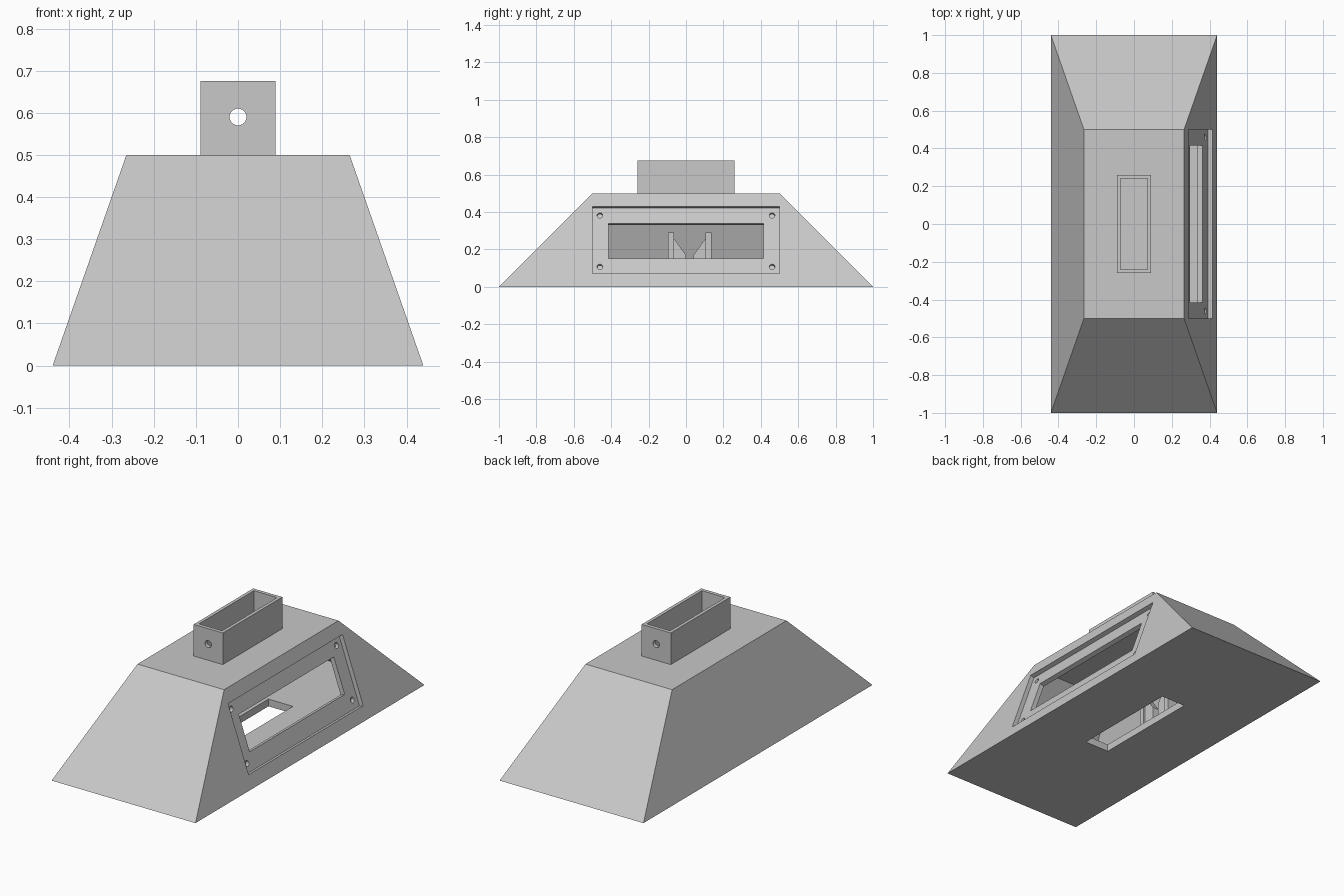
import bpy, bmesh, math
from mathutils import Matrix, Vector

cube = bpy.data.objects.get("Cube")
if cube:
    bpy.data.objects.remove(cube, do_unlink=True)

grey = bpy.data.materials.new("light_grey")
grey.use_nodes = True
COLOUR = (0.58, 0.58, 0.58, 1)
grey.diffuse_color = COLOUR
for node in grey.node_tree.nodes:
    if node.type == 'BSDF_PRINCIPLED':
        node.inputs["Base Color"].default_value = COLOUR

TILT = -math.atan(0.35)


def finish(name, bm, matrix=None):
    bmesh.ops.recalc_face_normals(bm, faces=bm.faces)
    mesh = bpy.data.meshes.new(name)
    bm.to_mesh(mesh)
    bm.free()
    mesh.materials.append(grey)
    obj = bpy.data.objects.new(name, mesh)
    if matrix:
        obj.matrix_world = matrix
    bpy.context.collection.objects.link(obj)
    return obj


def frustum(name, base, top, z0, z1):
    """Box whose lower and upper half sizes differ."""
    bm = bmesh.new()
    bmesh.ops.create_cube(bm, size=2)
    for v in bm.verts:
        hx, hy = top if v.co.z > 0 else base
        v.co = (v.co.x * hx, v.co.y * hy, z1 if v.co.z > 0 else z0)
    return finish(name, bm)


def box(name, size, centre, tilt=0):
    bm = bmesh.new()
    bmesh.ops.create_cube(bm, size=1)
    bmesh.ops.scale(bm, vec=size, verts=bm.verts)
    return finish(name, bm, Matrix.Translation(centre) @ Matrix.Rotation(tilt, 4, 'Y'))


def drill(name, radius, depth, matrix):
    bm = bmesh.new()
    bmesh.ops.create_cone(bm, cap_ends=True, segments=24, radius1=radius,
                          radius2=radius, depth=depth)
    return finish(name, bm, matrix)


def cut(target, cutters):
    """Subtract the cutters, bake the result and remove them."""
    for cutter in cutters:
        mod = target.modifiers.new("cut", 'BOOLEAN')
        mod.operation = 'DIFFERENCE'
        mod.solver = 'EXACT'
        mod.object = cutter
        cutter.hide_render = True
    bpy.context.view_layer.update()
    graph = bpy.context.evaluated_depsgraph_get()
    baked = bpy.data.meshes.new_from_object(target.evaluated_get(graph))
    target.modifiers.clear()
    target.data = baked
    for cutter in cutters:
        bpy.data.objects.remove(cutter, do_unlink=True)


def on_slope(z, y=0):
    return Vector((0.44 - 0.35 * z, y, z))


# Hollow sloped body with a recessed window and a floor slot
body = frustum("body", (0.44, 1), (0.265, 0.5), 0, 0.5)
cutters = [
    frustum("cavity", (0.373, 0.89), (0.226, 0.47), 0.04, 0.46),
    box("recess", (0.048, 1, 0.381), on_slope(0.25), TILT),
    box("window", (0.2, 0.83, 0.201), on_slope(0.253), TILT),
    box("floor_slot", (0.15, 0.625, 0.2), (0.02, 0.032, 0)),
]
# Screw holes in the recess corners
for y in (-0.46, 0.46):
    for z in (0.115, 0.39):
        turn = Matrix.Rotation(TILT + math.pi / 2, 4, 'Y')
        cutters.append(drill("screw_hole", 0.015, 0.088,
                             Matrix.Translation(on_slope(z, y)) @ turn))
cut(body, cutters)

# Open rectangular socket on the roof, cross-drilled front to back
socket = box("socket", (0.178, 0.52, 0.175), (0, 0, 0.5875))
cut(socket, [
    box("socket_opening", (0.142, 0.48, 0.4), (0, 0, 0.6)),
    drill("pin_hole", 0.02, 0.8,
          Matrix.Translation((0, 0, 0.59)) @ Matrix.Rotation(math.pi / 2, 4, 'X')),
])

# Pair of inner posts with gussets leaning towards each other
for side, name in ((-1, "front"), (1, "back")):
    def across(d):
        return 0.02 + side * d
    box(name + "_post", (0.06, 0.03, 0.25), (-0.15, across(0.1), 0.165))
    bm = bmesh.new()
    profile = [(0.085, 0.04), (0.02, 0.04), (0.02, 0.17), (0.085, 0.26)]
    face = bm.faces.new([bm.verts.new((-0.17, across(d), z)) for d, z in profile])
    side_geom = bmesh.ops.extrude_face_region(bm, geom=[face])["geom"]
    bmesh.ops.translate(bm, vec=(0.04, 0, 0),
                        verts=[g for g in side_geom if isinstance(g, bmesh.types.BMVert)])
    finish(name + "_gusset", bm)
